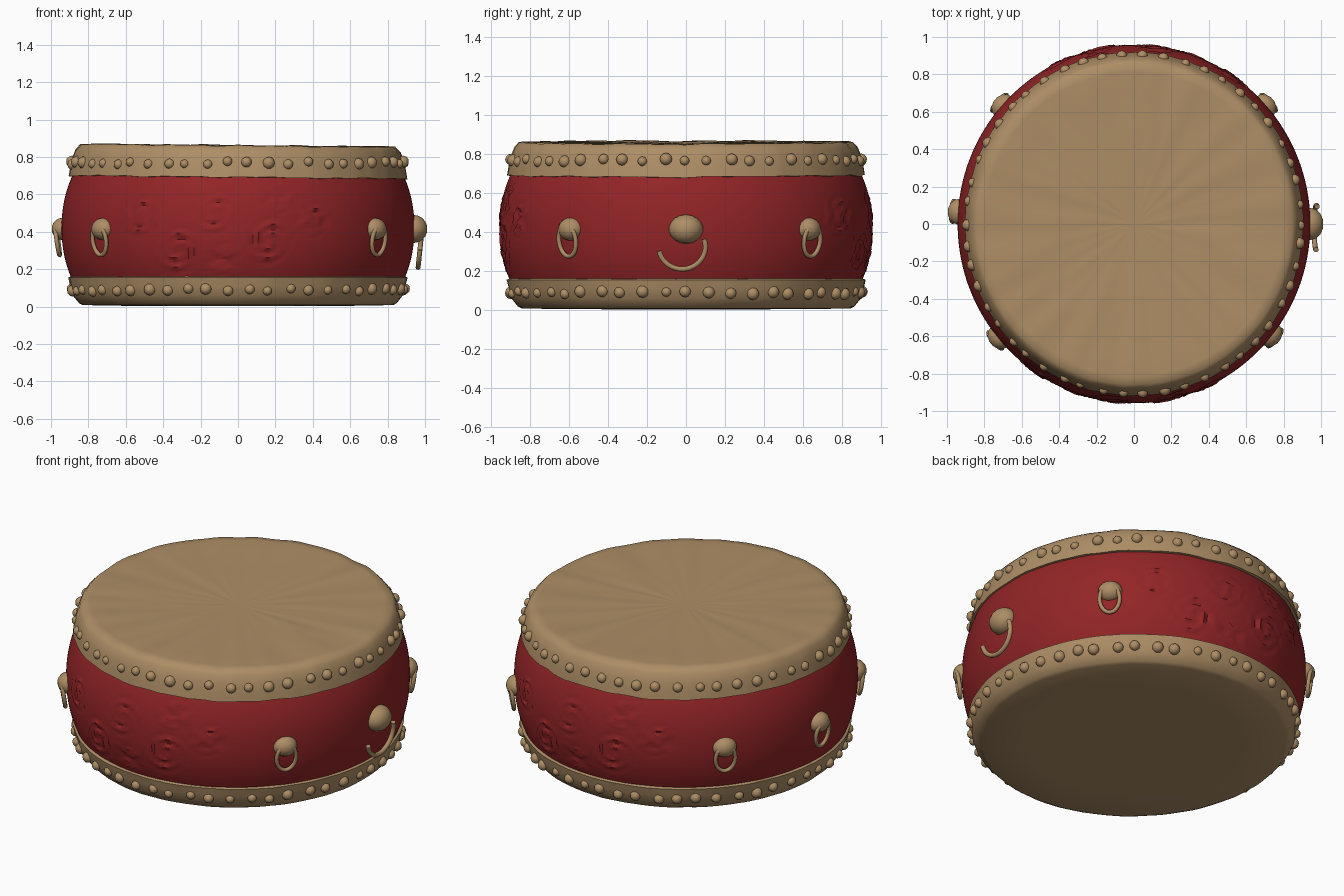
import bpy, bmesh, math, random
from mathutils import Vector, Matrix, noise

random.seed(4)
if "Cube" in bpy.data.objects:
    bpy.data.objects.remove(bpy.data.objects["Cube"])


def material(name, rgb):
    m = bpy.data.materials.new(name)
    m.use_nodes = True
    m.diffuse_color = (*rgb, 1)
    m.node_tree.nodes["Principled BSDF"].inputs["Base Color"].default_value = (*rgb, 1)
    return m


RED = material("lacquer red", (0.29, 0.018, 0.02))
TAN = material("hide tan", (0.42, 0.27, 0.132))


def finish(bm, name, mat, angle=50):
    bmesh.ops.recalc_face_normals(bm, faces=bm.faces)
    me = bpy.data.meshes.new(name)
    bm.to_mesh(me)
    bm.free()
    ob = bpy.data.objects.new(name, me)
    bpy.context.collection.objects.link(ob)
    me.materials.append(mat)
    bpy.ops.object.select_all(action="DESELECT")
    ob.select_set(True)
    bpy.context.view_layer.objects.active = ob
    bpy.ops.object.shade_smooth_by_angle(angle=math.radians(angle))
    return ob


def lathe(name, profile, mat, steps, shape=None):
    """Spin (radius, z) points around z; shape may nudge each point."""
    bm = bmesh.new()
    rings = []
    for r, z in profile:
        if r == 0:
            rings.append([bm.verts.new((0, 0, z))] * steps)
            continue
        ring = []
        for i in range(steps):
            a = math.tau * i / steps
            rr, zz = shape(r, z, a) if shape else (r, z)
            ring.append(bm.verts.new((rr * math.cos(a), 1.015 * rr * math.sin(a), zz)))
        rings.append(ring)
    for low, high in zip(rings, rings[1:]):
        for i in range(steps):
            j = (i + 1) % steps
            corners = dict.fromkeys((low[i], low[j], high[j], high[i]))
            bm.faces.new(list(corners))
    return finish(bm, name, mat)


# Carved roses on the front and back of the barrel: (sideways, height, size)
ROSES = [(0.17, 0.35, 0.14), (-0.12, 0.50, 0.13), (-0.33, 0.30, 0.14),
         (-0.55, 0.48, 0.12), (0.22, 0.58, 0.10), (-0.08, 0.25, 0.09), (0.42, 0.46, 0.10)]


def carve(r, z, a):
    for centre in (-math.pi / 2, math.pi / 2):
        side = (a - centre + math.pi) % math.tau - math.pi
        for s, h, size in ROSES:
            dx, dz = side * 0.94 - s, z - h
            d = math.hypot(dx, dz) / size
            if d < 1:
                swirl = math.sin(d * 17 + math.atan2(dz, dx) * 2)
                r += 0.009 * swirl * min(1, 3 * (1 - d))
    return r, z


# Barrel
ROWS = 36
barrel = []
for k in range(ROWS + 1):
    z = 0.13 + 0.59 * k / ROWS
    barrel.append((0.943 - 0.062 * (abs(z - 0.42) / 0.29) ** 2.2, z))
lathe("barrel", barrel, RED, 220, carve)


# Hide heads: a wrinkled top and a flat bottom, folded over the barrel
def wrinkle(r, z, a):
    p = Vector((math.cos(a) * 4, math.sin(a) * 4, r * 1.5))
    z += 0.010 * r * noise.noise(p * 1.6) - 0.010 * r * math.cos(a)
    if r > 0.85:
        r += 0.006 * noise.noise(p * 3)
    return r, z


def soften(r, z, a):
    p = Vector((math.cos(a) * 8, math.sin(a) * 8, z * 6))
    return r + 0.006 * noise.noise(p), z


skin = [(r / 10, 0.852 + 0.01 * r / 8) for r in range(9)]
lathe("top_head", skin + [(0.845, 0.86), (0.868, 0.835), (0.886, 0.79), (0.897, 0.74),
                          (0.905, 0.692), (0.88, 0.69)], TAN, 120, wrinkle)
lathe("bottom_head", [(0, 0.003), (0.6, 0.004), (0.83, 0.008), (0.85, 0.018), (0.885, 0.06),
                      (0.898, 0.11), (0.908, 0.155), (0.885, 0.165)], TAN, 120, soften)


# Studs round both hide rims
def studs(name, z, count, radius):
    bm = bmesh.new()
    for i in range(count):
        a = math.tau * (i + random.uniform(-0.12, 0.12)) / count
        size = random.uniform(0.024, 0.033)
        place = Matrix.Translation((radius * math.cos(a), 1.015 * radius * math.sin(a),
                                    z + random.uniform(-0.008, 0.008)))
        bmesh.ops.create_icosphere(bm, subdivisions=2, radius=size, matrix=place)
    finish(bm, name, TAN, 60)


studs("top_studs", 0.768, 50, 0.888)
studs("bottom_studs", 0.09, 50, 0.89)


# Hanging rings, drawn as bevelled curves
def ring(name, points, spin, thickness, closed):
    cu = bpy.data.curves.new(name, "CURVE")
    cu.dimensions = "3D"
    cu.bevel_depth = thickness
    cu.bevel_resolution = 2
    cu.use_fill_caps = True
    sp = cu.splines.new("POLY")
    sp.points.add(len(points) - 1)
    for p, co in zip(sp.points, points):
        p.co = (*co, 1)
    sp.use_cyclic_u = closed
    sp.use_smooth = True
    ob = bpy.data.objects.new(name, cu)
    ob.rotation_euler.z = spin
    bpy.context.collection.objects.link(ob)
    cu.materials.append(TAN)


def knob(name, spin, size):
    bm = bmesh.new()
    turn = Matrix.Rotation(spin, 4, "Z")
    place = turn @ Matrix.Translation((0.94, 0, 0.415)) @ Matrix.Diagonal((0.85, 1, 0.85, 1))
    bmesh.ops.create_uvsphere(bm, u_segments=14, v_segments=9, radius=size, matrix=place)
    finish(bm, name, TAN, 60)


KNOBS = {"left": 0, "back_left": 42, "back_right": 138,
         "right": 176, "front_right": 220, "front_left": 321}
for side, degrees in KNOBS.items():
    spin = math.radians(degrees)
    knob(side + "_knob", spin, 0.088 if side == "left" else 0.07)
    if side == "left":
        # This ring has swung sideways
        arc = [math.radians(20 - 9 * k) for k in range(22)]
        path = [(0.975 + 0.012 * math.sin(t), -0.02 + 0.12 * math.cos(t),
                 0.325 + 0.115 * math.sin(t)) for t in arc]
        ring("left_ring", path, spin, 0.014, False)
    else:
        arc = [math.tau * k / 20 for k in range(20)]
        path = [(0.968 + 0.012 * math.sin(t), 0.056 * math.cos(t),
                 0.355 + 0.08 * math.sin(t)) for t in arc]
        ring(side + "_ring", path, spin, 0.012, True)
